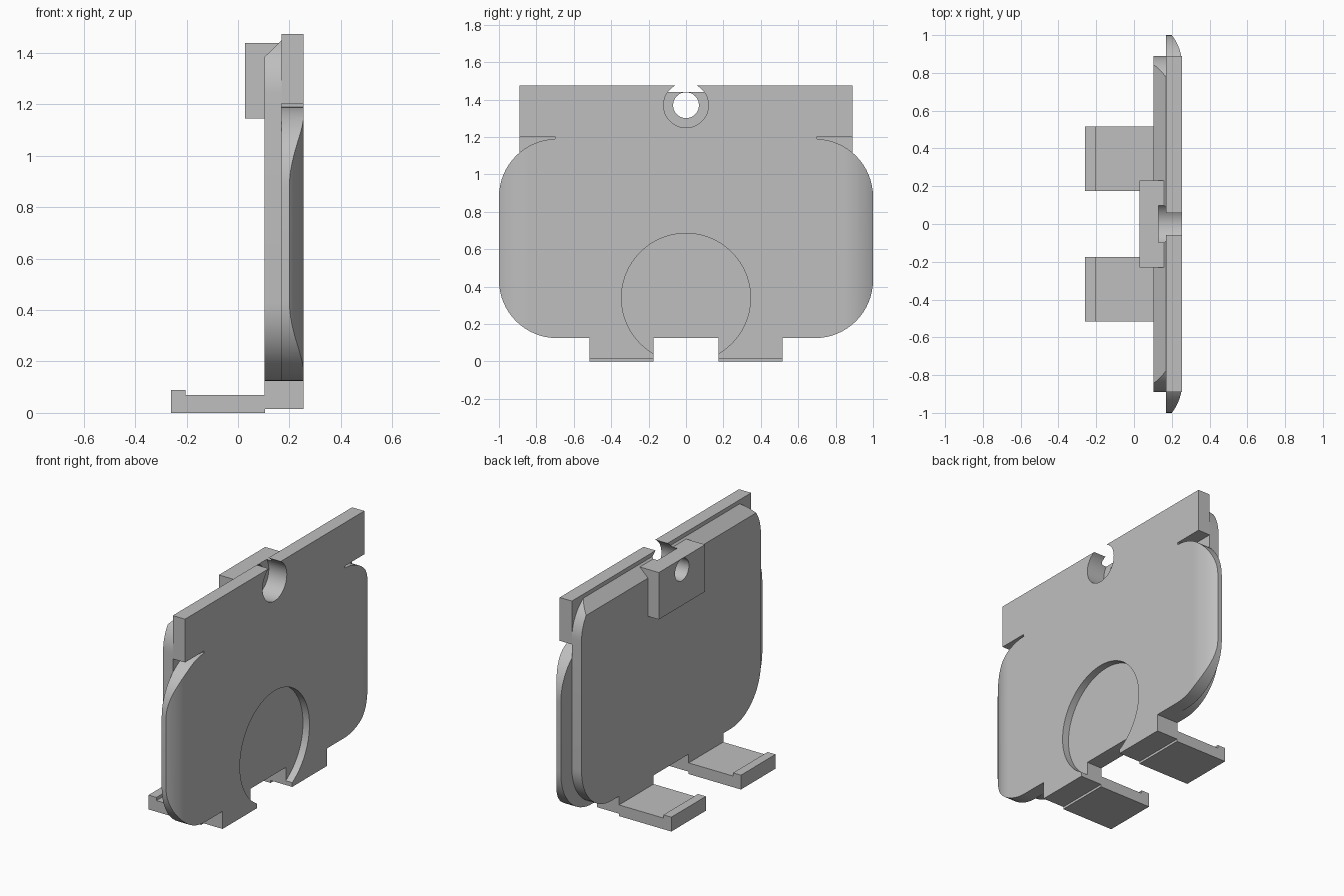
import bpy
import bmesh
from math import sin, cos, pi, radians, sqrt, asin
from mathutils import Vector

cube = bpy.data.objects.get("Cube")
if cube:
    bpy.data.objects.remove(cube, do_unlink=True)

grey = bpy.data.materials.new("light_grey")
grey.use_nodes = True
colour = (0.52, 0.52, 0.52, 1)
grey.diffuse_color = colour
grey.node_tree.nodes["Principled BSDF"].inputs["Base Color"].default_value = colour


def prism(name, outline, axis, lo, hi):
    """Extrude a 2D outline along one axis; outline uses the other two in order."""
    def place(p, d):
        c = list(p)
        c.insert(axis, d)
        return Vector(c)
    bm = bmesh.new()
    face = bm.faces.new([bm.verts.new(place(p, lo)) for p in outline])
    moved = bmesh.ops.extrude_face_region(bm, geom=[face])["geom"]
    shift = place((0, 0), hi - lo)
    bmesh.ops.translate(bm, vec=shift,
                        verts=[v for v in moved if isinstance(v, bmesh.types.BMVert)])
    bmesh.ops.recalc_face_normals(bm, faces=bm.faces)
    mesh = bpy.data.meshes.new(name)
    bm.to_mesh(mesh)
    bm.free()
    mesh.materials.append(grey)
    ob = bpy.data.objects.new(name, mesh)
    bpy.context.collection.objects.link(ob)
    return ob


def arc(cx, cy, r, start, end, n):
    angles = [radians(start + (end - start) * i / n) for i in range(n + 1)]
    return [(cx + r * cos(a), cy + r * sin(a)) for a in angles]


def rounded(half, bottom, top, r_low, r_high, n=16):
    """Rounded rectangle in y and z with separate lower and upper radii."""
    a, b = half - r_low, half - r_high
    return (arc(a, bottom + r_low, r_low, -90, 0, n) + arc(b, top - r_high, r_high, 0, 90, n)
            + arc(-b, top - r_high, r_high, 90, 180, n)
            + arc(-a, bottom + r_low, r_low, 180, 270, n))


def rect(a0, a1, b0, b1):
    return [(a0, b0), (a1, b0), (a1, b1), (a0, b1)]


def disc(name, z, r, x0, x1, n=64):
    return prism(name, arc(0, z, r, 0, 360 - 360 / n, n - 1), 0, x0, x1)


def combine(ob, tool, operation="DIFFERENCE"):
    mod = ob.modifiers.new("cut", "BOOLEAN")
    mod.operation, mod.object, mod.solver = operation, tool, "EXACT"
    bpy.context.view_layer.objects.active = ob
    bpy.ops.object.modifier_apply(modifier=mod.name)


FACE, MID, INNER = 0.255, 0.17, 0.103   # main depths along x
BOTTOM = 0.125
helpers = []

# Outer shell: rounded plate whose front rolls back at both ends
shell = prism("outer_shell", rounded(1, BOTTOM, 1.19, 0.31, 0.31), 0, MID, FACE)
drop, run = 0.055, 0.16
r = (run * run + drop * drop) / (2 * drop)
sweep = asin(run / r) * 180 / pi
side = arc(FACE - r, 1 - run, r, 0, sweep, 12)
profile = ([(0.1, -1.0)] + [(x, -y) for x, y in reversed(side)] + side + [(0.1, 1.0)])
roll = prism("roll_helper", profile, 2, 0, 1.4)
combine(shell, roll, "INTERSECT")
helpers.append(roll)

# Inner panel with a chamfered top edge
panel = prism("inner_panel", rounded(0.89, BOTTOM, 1.49, 0.3, 0.25), 0, INNER, MID)
slope = prism("slope_helper", [(0, 0), (0.2, 0), (0.2, 1.45), (MID, 1.45),
                               (INNER, 1.385), (0, 1.282)], 1, -1.1, 1.1)
combine(panel, slope, "INTERSECT")
helpers.append(slope)

# Top rail, joined to the shell by a narrower neck
half, neck = 0.89, 0.7
rail = prism("top_rail", [(-half, 1.475), (-half, 1.203), (-neck, 1.203), (-neck, 1.19),
                          (neck, 1.19), (neck, 1.203), (half, 1.203), (half, 1.475)],
             0, MID, FACE)

# Latch block behind the rail
block = prism("latch_block", rect(-0.23, 0.23, 1.145, 1.44), 0, 0.028, 0.16)

# Two feet with raised lips
foot = [(-0.26, 0), (0.105, 0), (0.105, 0.015), (FACE, 0.015), (FACE, BOTTOM),
        (INNER, BOTTOM), (INNER, 0.07), (-0.205, 0.07), (-0.205, 0.09), (-0.26, 0.09)]
feet = [prism("left_foot" if s > 0 else "right_foot", foot, 1,
              min(s * 0.174, s * 0.517), max(s * 0.174, s * 0.517)) for s in (1, -1)]

# Stepped hole at the top and shallow round recess at the bottom
bore = disc("bore_helper", 1.37, 0.12, 0.13, 0.4)
hole = disc("hole_helper", 1.37, 0.069, -0.2, 0.4)
recess = disc("recess_helper", 0.34, 0.345, FACE - 0.045, 0.4, 96)
helpers += [bore, hole, recess]
for ob in (panel, rail, block):
    combine(ob, bore)
    combine(ob, hole)
for ob in [shell] + feet:
    combine(ob, recess)

for tool in helpers:
    bpy.data.objects.remove(tool, do_unlink=True)

# Smooth curves, sharp edges
for ob in [shell, panel, rail, block] + feet:
    bpy.ops.object.select_all(action="DESELECT")
    ob.select_set(True)
    bpy.context.view_layer.objects.active = ob
    bpy.ops.object.shade_smooth_by_angle(angle=radians(30))
